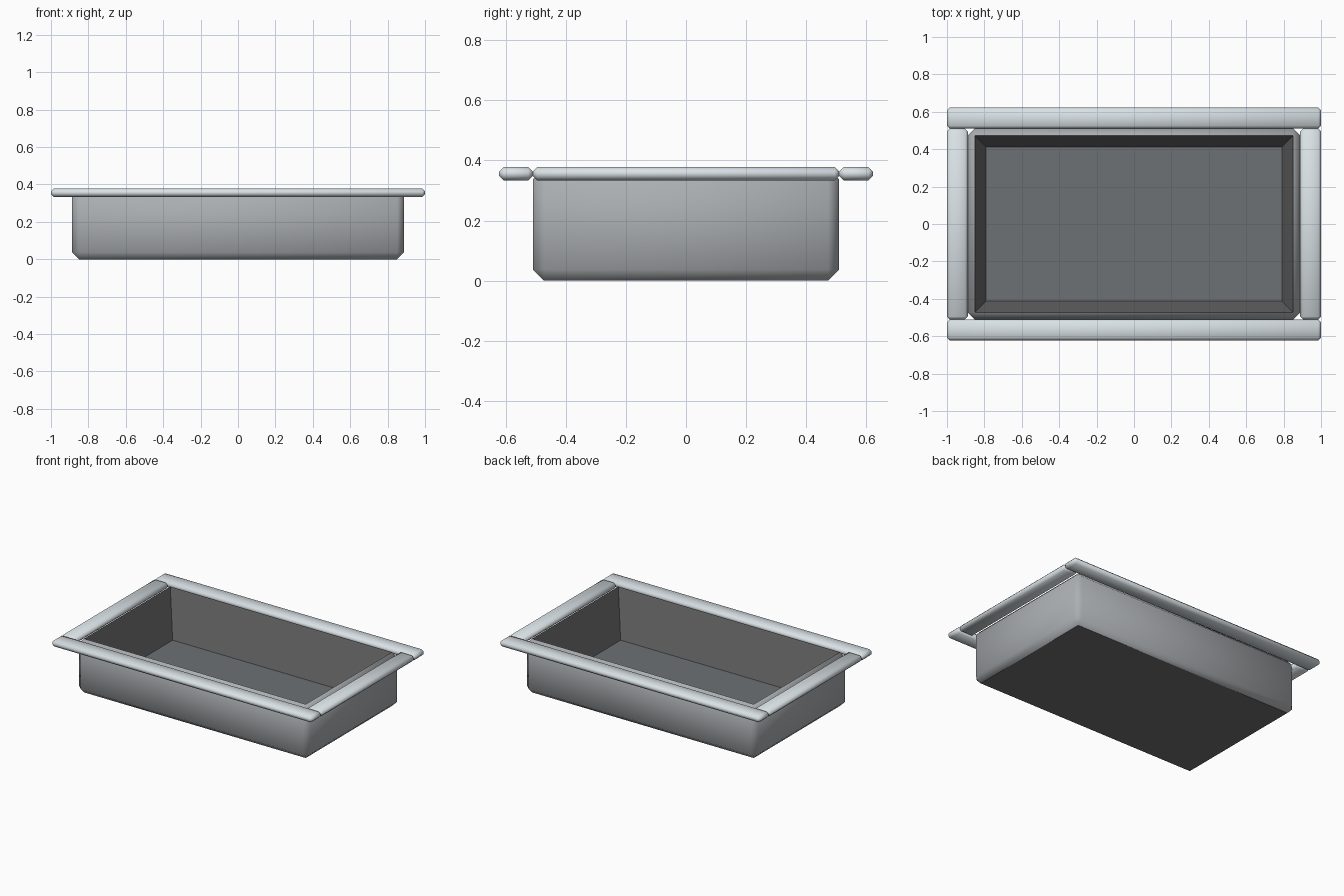
import bpy
import bmesh
from math import radians
from mathutils import Vector

if "Cube" in bpy.data.objects:
    bpy.data.objects.remove(bpy.data.objects["Cube"], do_unlink=True)


def make_material(name, colour):
    mat = bpy.data.materials.new(name)
    mat.use_nodes = True
    mat.diffuse_color = (*colour, 1)
    mat.node_tree.nodes["Principled BSDF"].inputs["Base Color"].default_value = (*colour, 1)
    return mat


rim_metal = make_material("light_rim_metal", (0.70, 0.76, 0.79))
shell_metal = make_material("grey_shell_metal", (0.41, 0.43, 0.45))
dark_lining = make_material("dark_lining", (0.165, 0.165, 0.165))
floor_metal = make_material("cool_floor_metal", (0.15, 0.166, 0.174))


def chamfered_box(size, centre, chamfer):
    """Box with a single flat chamfer on every edge."""
    bm = bmesh.new()
    bmesh.ops.create_cube(bm, size=1)
    bmesh.ops.scale(bm, vec=Vector(size), verts=bm.verts)
    bmesh.ops.translate(bm, vec=Vector(centre), verts=bm.verts)
    bmesh.ops.bevel(bm, geom=bm.edges[:], offset=chamfer, offset_type='OFFSET',
                    segments=1, profile=0.5, affect='EDGES')
    return bm


def finish(bm, name, materials):
    """Turn the bmesh into a smooth object that keeps its sharp edges."""
    bmesh.ops.recalc_face_normals(bm, faces=bm.faces[:])
    mesh = bpy.data.meshes.new(name)
    bm.to_mesh(mesh)
    bm.free()
    for mat in materials:
        mesh.materials.append(mat)
    obj = bpy.data.objects.new(name, mesh)
    bpy.context.collection.objects.link(obj)
    bpy.ops.object.select_all(action='DESELECT')
    obj.select_set(True)
    bpy.context.view_layer.objects.active = obj
    bpy.ops.object.shade_smooth_by_angle(angle=radians(50))


# Basin: chamfered shell whose top face is pushed down into a tapered cavity
BODY_X, BODY_Y, BODY_H, EDGE = 0.888, 0.51, 0.373, 0.037
FLOOR_Z, TAPER = 0.04, 0.06
basin = chamfered_box((2 * BODY_X, 2 * BODY_Y, BODY_H), (0, 0, BODY_H / 2), EDGE)
top = max(basin.faces, key=lambda f: f.calc_center_median().z)
floor = bmesh.ops.extrude_discrete_faces(basin, faces=[top])["faces"][0]
for v in floor.verts:
    v.co.x -= TAPER if v.co.x > 0 else -TAPER
    v.co.y -= TAPER if v.co.y > 0 else -TAPER
    v.co.z = FLOOR_Z

# Dark cavity walls and underside, cooler cavity floor
for edge in floor.edges:
    for face in edge.link_faces:
        face.material_index = 1
floor.material_index = 2
underside = min(basin.faces, key=lambda f: f.calc_center_median().z)
underside.material_index = 1
bmesh.ops.split_edges(basin, edges=underside.edges[:])
finish(basin, "basin", [shell_metal, dark_lining, floor_metal])

# Rim: two long bars and two short bars between them
RIM_Z, RIM_H, RIM_W, RIM_EDGE = 0.356, 0.044, 0.112, 0.015
for side, long_name, short_name in ((-1, "front_rim", "right_rim"), (1, "back_rim", "left_rim")):
    bar = chamfered_box((2, RIM_W, RIM_H), (0, side * (BODY_Y + RIM_W / 2), RIM_Z), RIM_EDGE)
    finish(bar, long_name, [rim_metal])
    bar = chamfered_box((RIM_W, 2 * BODY_Y, RIM_H), (side * (1 - RIM_W / 2), 0, RIM_Z), RIM_EDGE)
    finish(bar, short_name, [rim_metal])
